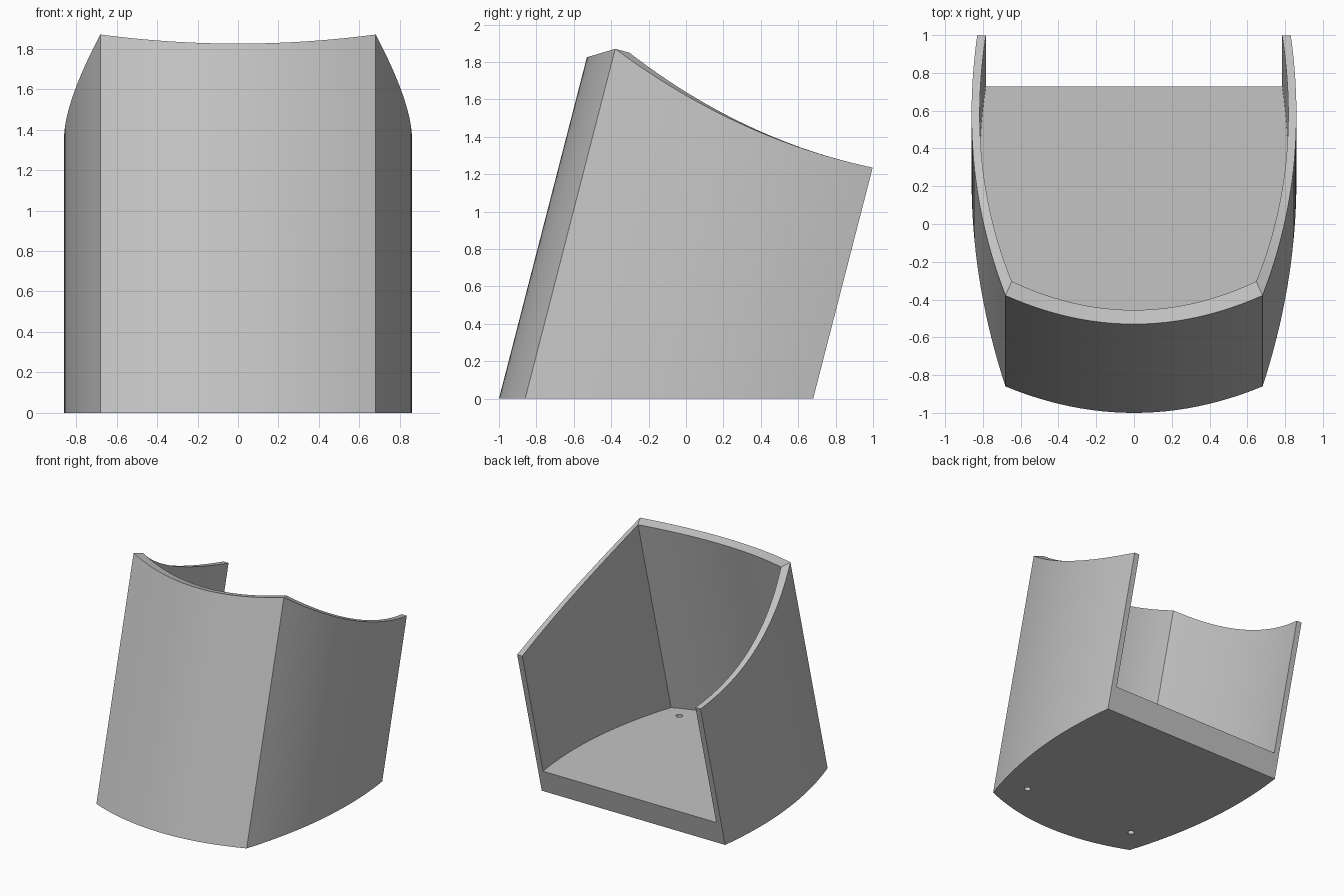
import bpy
import bmesh

cube = bpy.data.objects.get("Cube")
if cube:
    bpy.data.objects.remove(cube)

LEAN = 0.2575          # backward shift per unit of height
FLOOR = 0.19           # floor thickness
STEPS = 24             # segments per curved wall

grey = bpy.data.materials.new("light_grey")
grey.use_nodes = True
colour = (0.55, 0.55, 0.55, 1)
grey.diffuse_color = colour
grey.node_tree.nodes["Principled BSDF"].inputs["Base Color"].default_value = colour


def side_columns():
    """Side wall from front corner to back: outer plan, inner plan, rim heights."""
    cols = []
    for i in range(STEPS + 1):
        u = i / STEPS
        yo, yi = -0.86 + 1.54 * u, -0.78 + 1.46 * u
        xo = 0.86 - 0.15 * (yo - 0.234) ** 2
        xi = 0.817 - 0.165 * (yi - 0.234) ** 2
        z = 1.87 - 0.96 * u + 0.325 * u * u
        cols.append((xo, yo, xi, yi, z, z - 0.02 * (1 - u)))
    return cols


def front_columns(side):
    """Bowed front wall between the two corners, corners excluded."""
    xo, yo, xi, yi, zo, zi = side[0]
    cols = []
    for i in range(1, STEPS):
        t = 2 * i / STEPS - 1
        k = t * t
        cols.append((xo * t, -1 + (yo + 1) * k, xi * t, -0.92 + (yi + 0.92) * k,
                     1.825 + (zo - 1.825) * k, 1.805 + (zi - 1.805) * k))
    return cols


# Plan path: back of one side, round the front, to the back of the other side
side = side_columns()
mirrored = [(-c[0], c[1], -c[2], *c[3:]) for c in reversed(side)]
path = mirrored + front_columns(side) + side

bm = bmesh.new()


def leaning(x, y, z):
    return bm.verts.new((x, y + LEAN * z, z))


columns = [(leaning(xo, yo, 0), leaning(xo, yo, zo),
            leaning(xi, yi, zi), leaning(xi, yi, FLOOR))
           for xo, yo, xi, yi, zo, zi in path]

# Outer wall, rim and inner wall
for a, b in zip(columns, columns[1:]):
    for k in range(3):
        bm.faces.new((a[k], b[k], b[k + 1], a[k + 1]))
# Underside, floor and U-shaped back face
bm.faces.new([c[0] for c in columns])
bm.faces.new([c[3] for c in columns])
bm.faces.new(list(columns[0]) + list(reversed(columns[-1])))
bmesh.ops.recalc_face_normals(bm, faces=bm.faces)

mesh = bpy.data.meshes.new("leaning_shell")
bm.to_mesh(mesh)
bm.free()
mesh.materials.append(grey)
shell = bpy.data.objects.new("leaning_shell", mesh)
bpy.context.collection.objects.link(shell)

# Two drilled holes through the floor near the front corners
for sign, name in ((1, "left"), (-1, "right")):
    bpy.ops.mesh.primitive_cylinder_add(vertices=24, radius=0.025, depth=0.6,
                                        location=(0.515 * sign, -0.65, 0.1))
    cutter = bpy.context.object
    cutter.name = name + "_hole_cutter"
    cutter.data.materials.append(grey)
    cutter.hide_render = True
    cutter.hide_set(True)
    cut = shell.modifiers.new(name + "_hole", 'BOOLEAN')
    cut.operation = 'DIFFERENCE'
    cut.solver = 'EXACT'
    cut.object = cutter

# Apply the cuts, then smooth the curved walls
bpy.context.view_layer.objects.active = shell
shell.select_set(True)
for name in [m.name for m in shell.modifiers]:
    bpy.ops.object.modifier_apply(modifier=name)
for obj in [o for o in bpy.data.objects if o.name.endswith("_hole_cutter")]:
    bpy.data.objects.remove(obj)
bpy.ops.object.select_all(action='DESELECT')
shell.select_set(True)
bpy.ops.object.shade_smooth_by_angle(angle=0.4)
